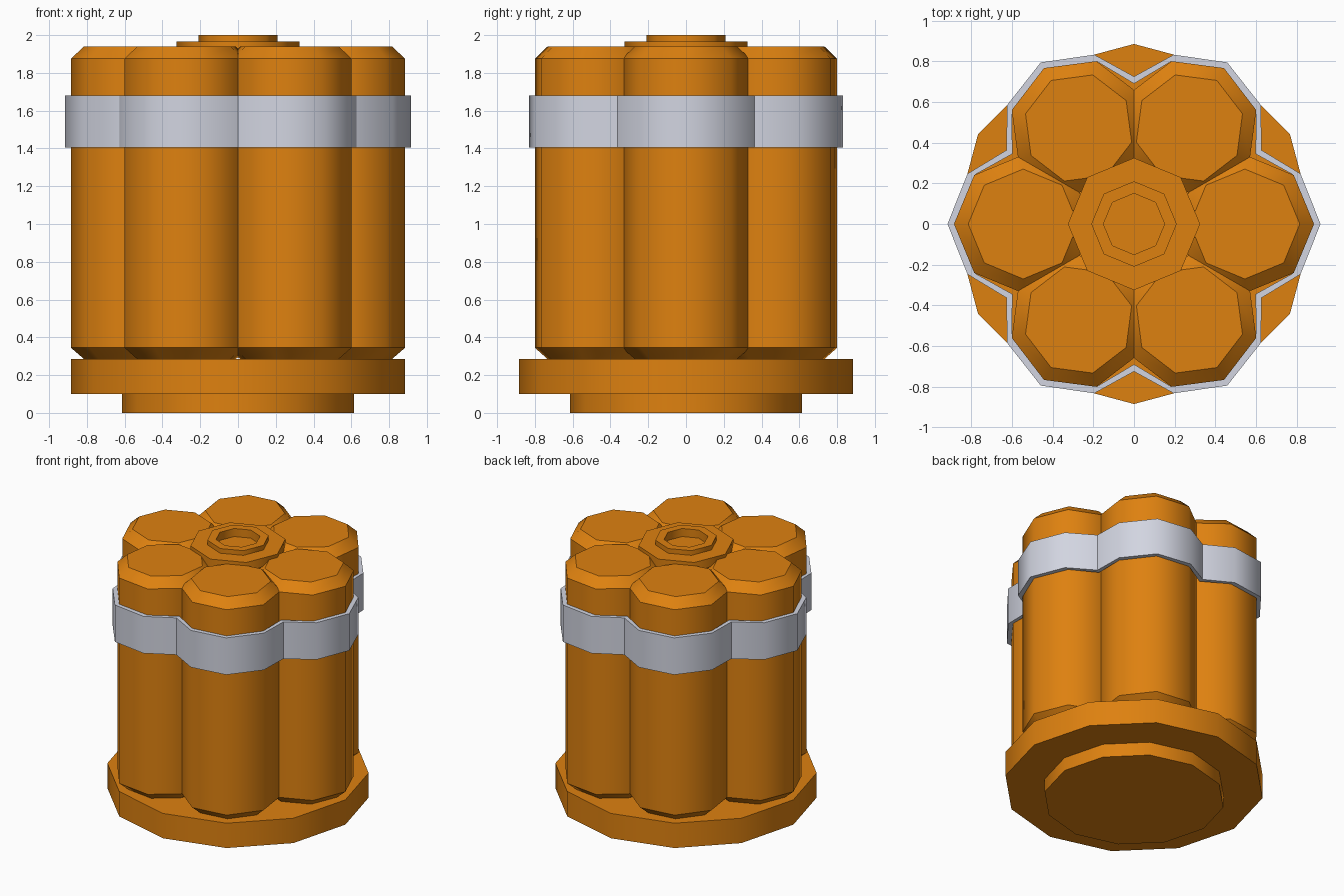
import bpy, bmesh
from math import cos, sin, pi, radians

cube = bpy.data.objects.get("Cube")
if cube:
    bpy.data.objects.remove(cube, do_unlink=True)


def material(name, rgb):
    m = bpy.data.materials.new(name)
    m.use_nodes = True
    m.diffuse_color = (*rgb, 1)
    m.node_tree.nodes["Principled BSDF"].inputs["Base Color"].default_value = (*rgb, 1)
    return m


orange = material("orange", (0.73, 0.22, 0.005))
grey = material("light grey", (0.645, 0.665, 0.752))


def finish(name, bm, mat, sharp_edge):
    """Smooth the walls, keep caps flat and the chosen edges sharp."""
    bmesh.ops.recalc_face_normals(bm, faces=bm.faces)
    for f in bm.faces:
        f.smooth = abs(f.normal.z) < 0.9
    for e in bm.edges:
        e.smooth = not sharp_edge(e)
    mesh = bpy.data.meshes.new(name)
    bm.to_mesh(mesh)
    bm.free()
    mesh.materials.append(mat)
    obj = bpy.data.objects.new(name, mesh)
    bpy.context.collection.objects.link(obj)
    return obj


def is_level(e):
    return abs(e.verts[0].co.z - e.verts[1].co.z) < 1e-4


def bridge(bm, a, b):
    for i in range(len(a)):
        j = (i + 1) % len(a)
        bm.faces.new((a[i], a[j], b[j], b[i]))


def turned(name, profile, sides, mat):
    """Faceted turned solid from (radius, height) points, capped at both ends."""
    bm = bmesh.new()
    loops = [[bm.verts.new((r * cos(2 * pi * k / sides), r * sin(2 * pi * k / sides), z))
              for k in range(sides)] for r, z in profile]
    for a, b in zip(loops, loops[1:]):
        bridge(bm, a, b)
    bm.faces.new(loops[0])
    bm.faces.new(loops[-1])
    return finish(name, bm, mat, is_level)


# Stepped base
turned("base_foot", [(0.615, 0), (0.615, 0.1)], 12, orange)
turned("base_plate", [(0.885, 0.1), (0.885, 0.285)], 12, orange)

# Six chamfered barrels around the axis
for n in range(6):
    a = radians(60 * n)
    barrel = turned(f"barrel_{n + 1}",
                    [(0.27, 0.285), (0.34, 0.345), (0.34, 1.875), (0.27, 1.94)], 8, orange)
    barrel.location = (0.545 * cos(a), 0.545 * sin(a), 0)
    barrel.rotation_euler.z = a

# Hub with a recessed socket
turned("hub", [(0.325, 1.9), (0.325, 1.965), (0.21, 1.965), (0.21, 2.0),
               (0.15, 2.0), (0.15, 1.94)], 8, orange)

# Scalloped strap that follows the barrels
outer = [(0.917, 0), (0.855, 16.8), (0.725, 30), (0.855, 43.2)]
inner = [(0.884, 0), (0.82, 17.1), (0.69, 30), (0.82, 42.9)]
bm = bmesh.new()


def strap_loop(shape, z):
    return [bm.verts.new((r * cos(radians(60 * n + d)), r * sin(radians(60 * n + d)), z))
            for n in range(6) for r, d in shape]


loops = [strap_loop(s, z) for s, z in
         ((outer, 1.405), (outer, 1.68), (inner, 1.68), (inner, 1.405))]
for i in range(4):
    bridge(bm, loops[i], loops[(i + 1) % 4])
finish("strap", bm, grey,
       lambda e: is_level(e) or e.verts[0].co.xy.length < 0.75)
